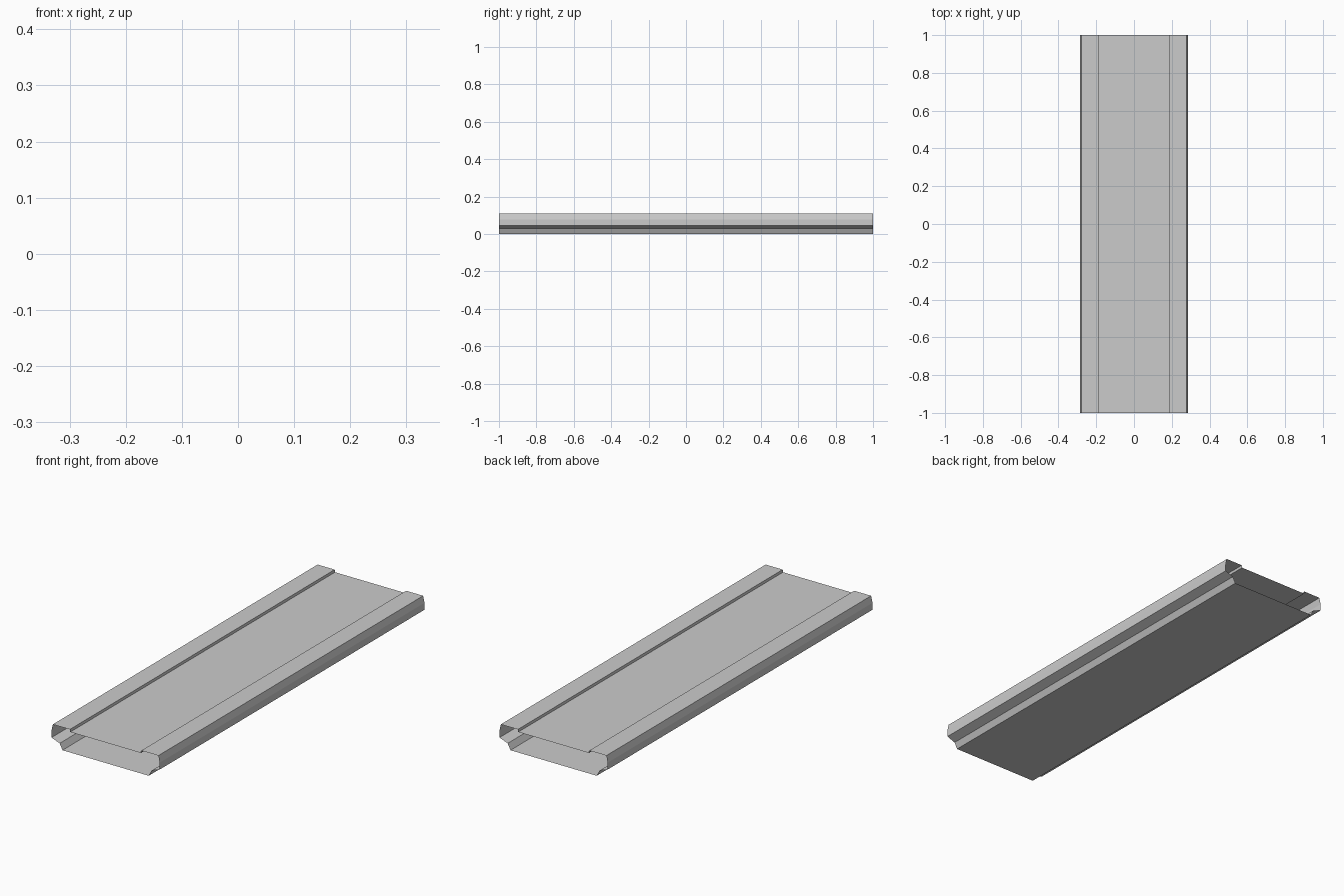
import bpy, bmesh

if "Cube" in bpy.data.objects:
    bpy.data.objects.remove(bpy.data.objects["Cube"])

# Right half of the cross-section (x, z), from deck centre round to the underside
half = [
    (0.187, 0.098),   # recessed deck edge
    (0.189, 0.110),   # lip inner edge
    (0.279, 0.110),   # lip outer edge
    (0.286, 0.078),   # slanted upper side
    (0.286, 0.045),   # side bottom
    (0.243, 0.029),   # undercut
    (0.228, 0.000),   # base edge
]
profile = half + [(-x, z) for x, z in reversed(half)]

# Open-ended hollow beam: the closed profile swept along y with no end caps
bm = bmesh.new()
front = [bm.verts.new((x, -1, z)) for x, z in profile]
back = [bm.verts.new((x, 1, z)) for x, z in profile]
n = len(profile)
for i in range(n):
    j = (i + 1) % n
    bm.faces.new((front[i], front[j], back[j], back[i]))
bm.normal_update()

# Make the deck face upward, and every other face outward with it
deck = max((f for f in bm.faces if f.calc_area() > 0.7),
           key=lambda f: f.calc_center_median().z)
if deck.normal.z < 0:
    bmesh.ops.reverse_faces(bm, faces=bm.faces[:])

mesh = bpy.data.meshes.new("hollow_plank")
bm.to_mesh(mesh)
bm.free()
bpy.context.collection.objects.link(bpy.data.objects.new("hollow_plank", mesh))
